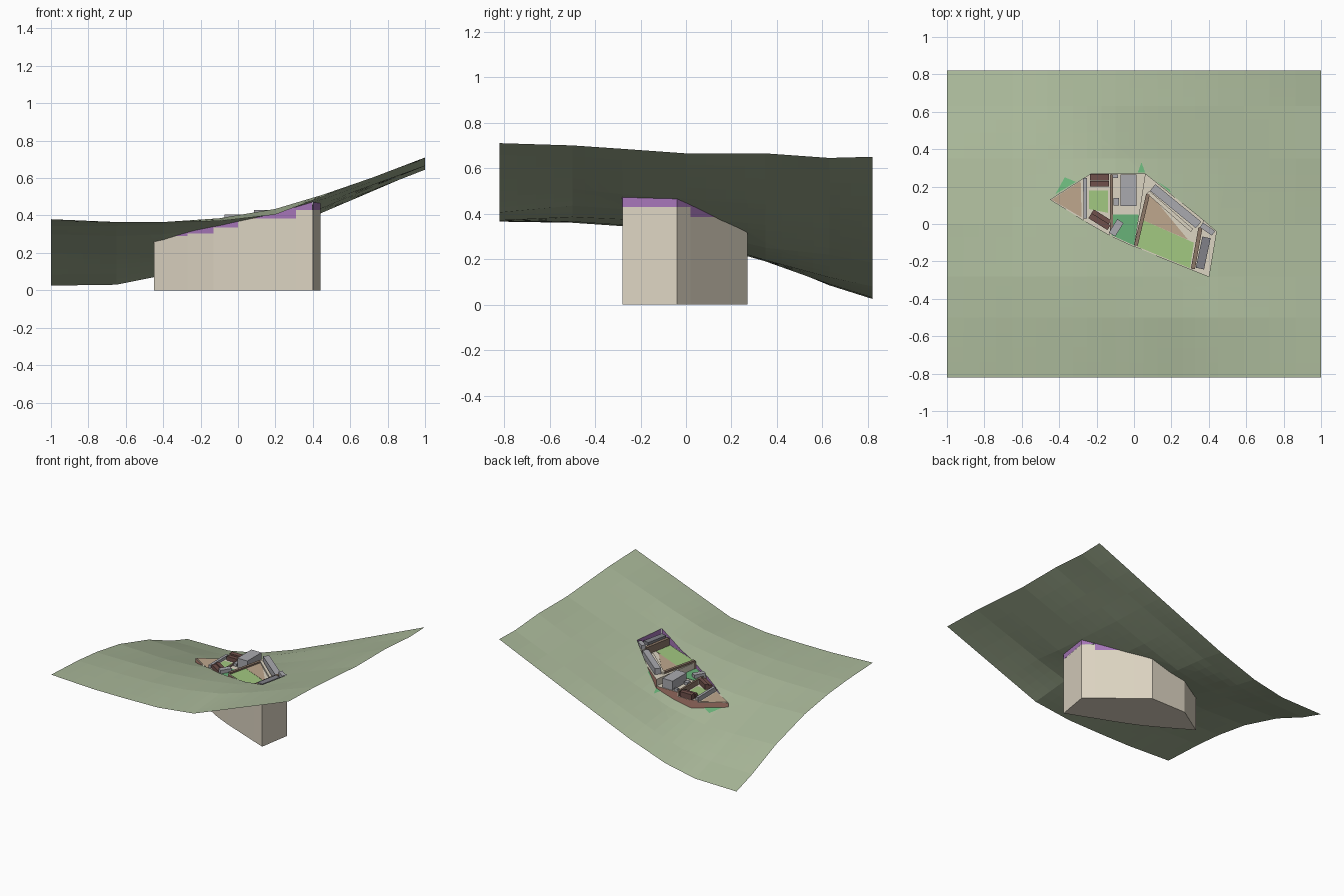
import bpy, bmesh, math
from mathutils import Vector

if "Cube" in bpy.data.objects:
    bpy.data.objects.remove(bpy.data.objects["Cube"])

mats = {}
COL = {"terrain": (.40, .48, .32), "stone": (.72, .66, .54), "tan": (.52, .39, .27),
       "brown": (.16, .08, .07), "wall": (.27, .19, .14), "grey": (.40, .40, .43),
       "dark": (.22, .22, .25), "lawn": (.36, .58, .22), "green": (.14, .45, .19),
       "purple": (.38, .18, .48), "red": (.45, .22, .17)}


def finish(name, bm, col):
    me = bpy.data.meshes.new(name)
    bm.to_mesh(me)
    bm.free()
    if col not in mats:
        mats[col] = bpy.data.materials.new(col)
        mats[col].diffuse_color = (*COL[col], 1)
    me.materials.append(mats[col])
    ob = bpy.data.objects.new(name, me)
    bpy.context.collection.objects.link(ob)
    return ob


def prism(name, pts, z0, z1, col):
    bm = bmesh.new()
    f = bm.faces.new([bm.verts.new((x, y, z0)) for x, y in pts])
    r = bmesh.ops.extrude_face_region(bm, geom=[f])
    for v in r["geom"]:
        if isinstance(v, bmesh.types.BMVert):
            v.co.z = z1
    bmesh.ops.recalc_face_normals(bm, faces=bm.faces)
    return finish(name, bm, col)


def block(name, x, y, w, d, deg, z0, z1, col):
    a = math.radians(deg)
    c, s = math.cos(a), math.sin(a)
    pts = [(x + c * u - s * v, y + s * u + c * v) for u, v in
           ((-w/2, -d/2), (w/2, -d/2), (w/2, d/2), (-w/2, d/2))]
    return prism(name, pts, z0, z1, col)


def bar(name, p, q, width, z0, z1, col):
    dx, dy = q[0] - p[0], q[1] - p[1]
    block(name, (p[0]+q[0])/2, (p[1]+q[1])/2, math.hypot(dx, dy), width,
          math.degrees(math.atan2(dy, dx)), z0, z1, col)


# hillside height grid
XS = [-1, -.65, -.4, -.1, .2, .45, 1]
YS = [-.82, -.5, -.28, 0, .35, .63, .82]
H = [[.38, .365, .365, .37, .405, .50, .71],
     [.365, .36, .365, .385, .435, .51, .70],
     [.345, .345, .35, .375, .42, .485, .685],
     [.30, .29, .30, .335, .385, .465, .665],
     [.20, .19, .195, .25, .35, .44, .665],
     [.085, .09, .12, .22, .335, .43, .645],
     [.025, .03, .08, .185, .31, .415, .65]]


def span(vals, t):
    i = max(k for k in range(len(vals) - 1) if vals[k] <= t + 1e-9 or k == 0)
    return i, (t - vals[i]) / (vals[i + 1] - vals[i])


def height(x, y):
    i, u = span(XS, x)
    j, v = span(YS, y)
    lo = H[j][i] * (1 - u) + H[j][i + 1] * u
    hi = H[j + 1][i] * (1 - u) + H[j + 1][i + 1] * u
    return lo * (1 - v) + hi * v


def refine(vals, n):
    return [a + (b - a) * k / n for a, b in zip(vals, vals[1:]) for k in range(n)] + [vals[-1]]


# site outline, counter-clockwise, with terrace level of the edge leaving each point
L = [.29, .305, .335, .385, .43]
SITE = [(-.45, .13, 0), (-.27, .02, 1), (-.13, -.06, 2), (0, -.12, 3), (.31, -.245, 4),
        (.40, -.28, 4), (.44, -.04, 4), (.37, .02, 3), (.16, .19, 3), (.06, .27, 2),
        (-.12, .27, 1), (-.23, .27, 1), (-.27, .245, 0)]
P = [(x, y) for x, y, _ in SITE]
EDGES = [(Vector((*P[i], 0)), Vector((*P[(i + 1) % len(P)], 0)), L[SITE[i][2]]) for i in range(len(P))]

# hillside sheet with the site cut out
bm = bmesh.new()
xs, ys = refine(XS, 4), refine(YS, 4)
rows = [[bm.verts.new((x, y, height(x, y))) for x in xs] for y in ys]
for a, b in zip(rows, rows[1:]):
    for k in range(len(xs) - 1):
        bm.faces.new((a[k], a[k + 1], b[k + 1], b[k]))
for p, q, _ in EDGES:
    n = Vector((q.y - p.y, p.x - q.x, 0)).normalized()
    near = [f for f in bm.faces if abs(f.calc_center_median().x) < .6 and abs(f.calc_center_median().y) < .45]
    geom = near + list({e for f in near for e in f.edges}) + list({v for f in near for v in f.verts})
    bmesh.ops.bisect_plane(bm, geom=geom, plane_co=p, plane_no=n, dist=1e-6)
inside = [f for f in bm.faces if all((q - p).cross(f.calc_center_median() - p).z > 0 for p, q, _ in EDGES)]
bmesh.ops.delete(bm, geom=inside, context="FACES")
finish("hillside", bm, "terrain")

# stepped terraces standing on the base plane
for i, idx in enumerate([(0, 1, 12), (1, 2, 10, 11, 12), (2, 3, 9, 10), (3, 4, 7, 8, 9), (4, 5, 6, 7)]):
    prism("terrace_%d" % (i + 1), [P[k] for k in idx], 0, L[i], "stone")

# cut faces: purple where the hill rises over a terrace, red where a terrace stands proud
cut, ret = bmesh.new(), bmesh.new()
for p, q, lev in EDGES:
    out = Vector((q.y - p.y, p.x - q.x, 0)).normalized() * .001
    N = 10
    for k in range(N):
        a, b = p.lerp(q, k / N) + out, p.lerp(q, (k + 1) / N) + out
        ha, hb = height(a.x, a.y), height(b.x, b.y)
        up = (ha + hb) / 2 > lev
        t = cut if up else ret
        lo, hi = ((lev, lev), (ha, hb)) if up else ((ha, hb), (lev, lev))
        t.faces.new([t.verts.new(c) for c in ((a.x, a.y, lo[0]), (b.x, b.y, lo[1]),
                                              (b.x, b.y, hi[1]), (a.x, a.y, hi[0]))])
finish("hill_cut_faces", cut, "purple")
finish("retaining_faces", ret, "red")


# thin ground coverings
def cover(name, pts, lev, col):
    prism(name, pts, lev, lev + .003, col)


cover("tip_paving", [(-.44, .13), (-.28, .035), (-.285, .23)], L[0], "tan")
cover("lower_lawn", [(-.24, .08), (-.14, .06), (-.14, .18), (-.24, .18)], L[1], "lawn")
cover("court_lawn", [(-.12, -.06), (0, -.115), (.025, .05), (-.12, .05)], L[2], "green")
cover("upper_lawn", [(.015, -.12), (.30, -.237), (.32, -.10), (.05, .02)], L[3], "lawn")
cover("sloped_yard", [(.05, .02), (.29, -.085), (.08, .17)], L[3] + .001, "tan")

# walls between terraces
bar("tip_wall", (-.26, .03), (-.262, .245), .02, L[0], .325, "grey")
bar("court_wall", (-.12, -.05), (-.12, .265), .014, L[1], .345, "wall")
bar("upper_wall", (.01, -.115), (.075, .16), .02, L[2], .40, "wall")
bar("top_wall", (.315, -.24), (.355, -.02), .022, L[3], .44, "wall")

# buildings
block("lower_back_house", -.185, .215, .10, .03, 0, L[1], .335, "brown")
block("lower_back_house_wing", -.185, .25, .10, .035, 0, L[1], .345, "brown")
block("lower_front_house", -.185, .012, .12, .03, -32, L[1], .335, "brown")
block("lower_front_house_wing", -.175, .038, .11, .025, -32, L[1], .345, "brown")
block("small_hall", -.095, -.02, .04, .085, -32, L[1], .365, "grey")
block("main_hall", -.03, .18, .085, .17, 0, L[2], .405, "grey")
block("court_hut", -.095, .12, .028, .04, 0, L[2], .355, "grey")
block("corner_hut", -.1, .255, .03, .02, 0, L[2], .355, "grey")
bar("long_range", (.10, .195), (.345, -.005), .045, L[3], .43, "grey")
bar("long_terrace_wall", (.075, .17), (.31, -.035), .02, L[3], .40, "stone")
block("top_hall", .37, -.155, .045, .17, -12, L[4], .455, "dark")
bar("top_range", (.36, -.005), (.425, -.05), .03, L[4], .46, "grey")

# grass verges just outside the walls
for name, tri in (("west_verge", [(-.42, .16), (-.31, .225), (-.37, .25)]),
                  ("north_verge", [(.02, .275), (.06, .275), (.04, .33)]),
                  ("east_verge", [(.12, .23), (.2, .165), (.19, .185)])):
    bm = bmesh.new()
    bm.faces.new([bm.verts.new((x, y, height(x, y) + .006)) for x, y in tri])
    finish(name, bm, "green")

for m in bpy.data.materials:
    if m.users and not m.is_grease_pencil:
        m.use_nodes = True
        m.node_tree.nodes["Principled BSDF"].inputs["Base Color"].default_value = m.diffuse_color
